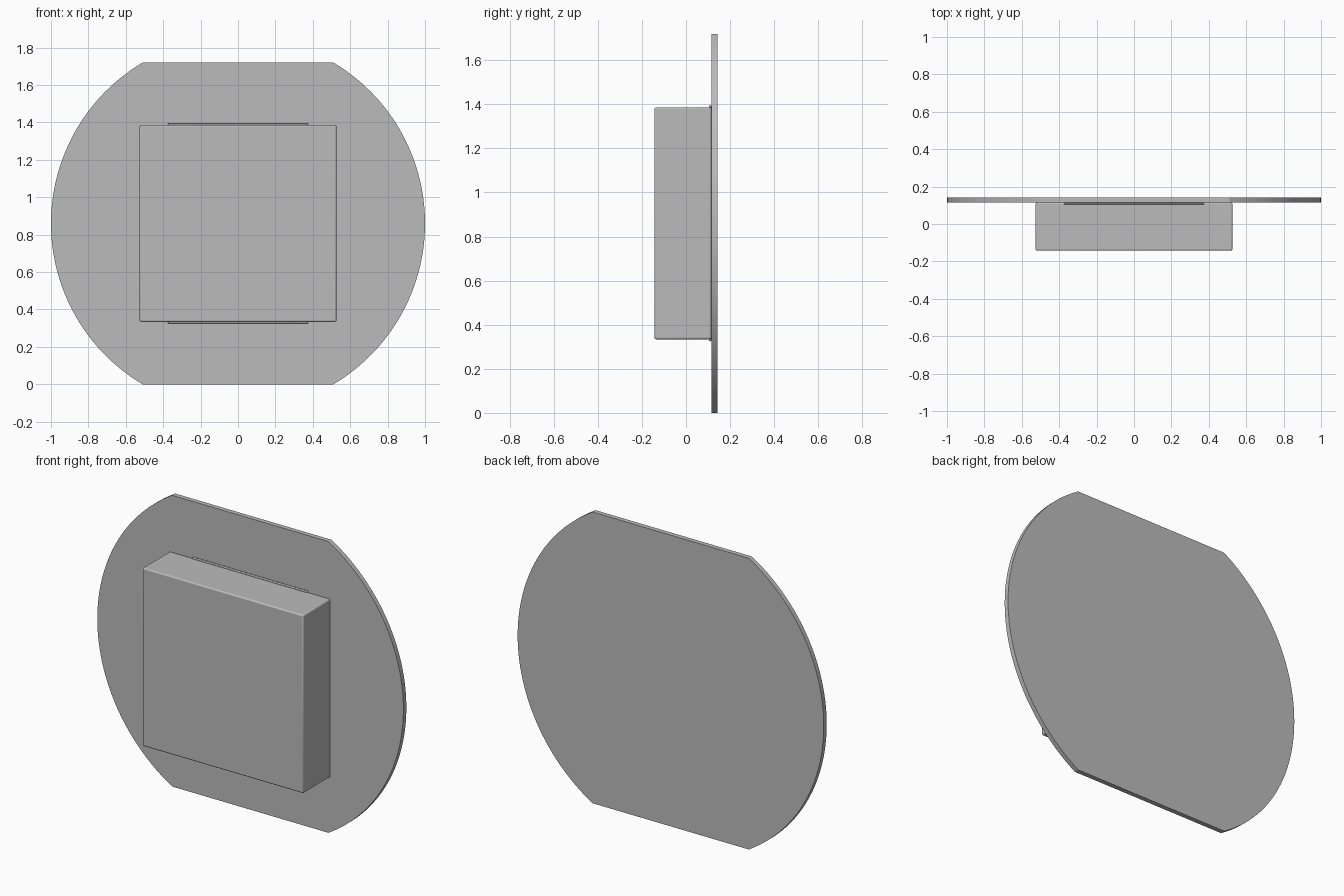
import bpy
import bmesh
import math

cube = bpy.data.objects.get("Cube")
if cube:
    bpy.data.objects.remove(cube, do_unlink=True)

GREY = (0.5, 0.5, 0.5, 1)
MID = 0.86          # height of the centre, also half the plate height
BACK, SEAT = 0.143, 0.115

grey = bpy.data.materials.new("plain grey")
grey.use_nodes = True
grey.diffuse_color = GREY
grey.node_tree.nodes["Principled BSDF"].inputs["Base Color"].default_value = GREY


def extrude_outline(name, points, y0, y1):
    """Solid made from an (x, z) outline extruded from y0 to y1."""
    bm = bmesh.new()
    face = bm.faces.new([bm.verts.new((x, y0, z)) for x, z in points])
    new = bmesh.ops.extrude_face_region(bm, geom=[face])["geom"]
    verts = [v for v in new if isinstance(v, bmesh.types.BMVert)]
    bmesh.ops.translate(bm, verts=verts, vec=(0, y1 - y0, 0))
    bmesh.ops.recalc_face_normals(bm, faces=bm.faces)
    mesh = bpy.data.meshes.new(name)
    bm.to_mesh(mesh)
    bm.free()
    obj = bpy.data.objects.new(name, mesh)
    bpy.context.collection.objects.link(obj)
    mesh.materials.append(grey)
    return obj


def rectangle(half_x, z0, z1):
    return [(-half_x, z0), (half_x, z0), (half_x, z1), (-half_x, z1)]


def smooth(obj):
    bpy.ops.object.select_all(action="DESELECT")
    obj.select_set(True)
    bpy.context.view_layer.objects.active = obj
    bpy.ops.object.shade_smooth_by_angle(angle=math.radians(30))


def bevel(obj, width, segments):
    mod = obj.modifiers.new("rounded edges", "BEVEL")
    mod.width, mod.segments = width, segments


# Round back plate with flat top and bottom
limit = math.asin(MID)
steps = 48
arc = [-limit + 2 * limit * i / steps for i in range(steps + 1)]
outline = [(math.cos(a), MID + math.sin(a)) for a in arc]
outline += [(-x, z) for x, z in reversed(outline)]
smooth(extrude_outline("back_plate", outline, SEAT, BACK))

# Square housing with slightly rounded edges
half = 0.526
housing = extrude_outline("housing", rectangle(half, MID - half, MID + half), -BACK, SEAT)
bevel(housing, 0.008, 3)
smooth(housing)

# Thin clip ridges above and below the housing, against the plate
for name, side in (("upper_ridge", 1), ("lower_ridge", -1)):
    z0, z1 = sorted((MID + side * (half - 0.01), MID + side * (half + 0.009)))
    ridge = extrude_outline(name, rectangle(0.375, z0, z1), SEAT - 0.011, SEAT)
    bevel(ridge, 0.004, 2)
    smooth(ridge)
